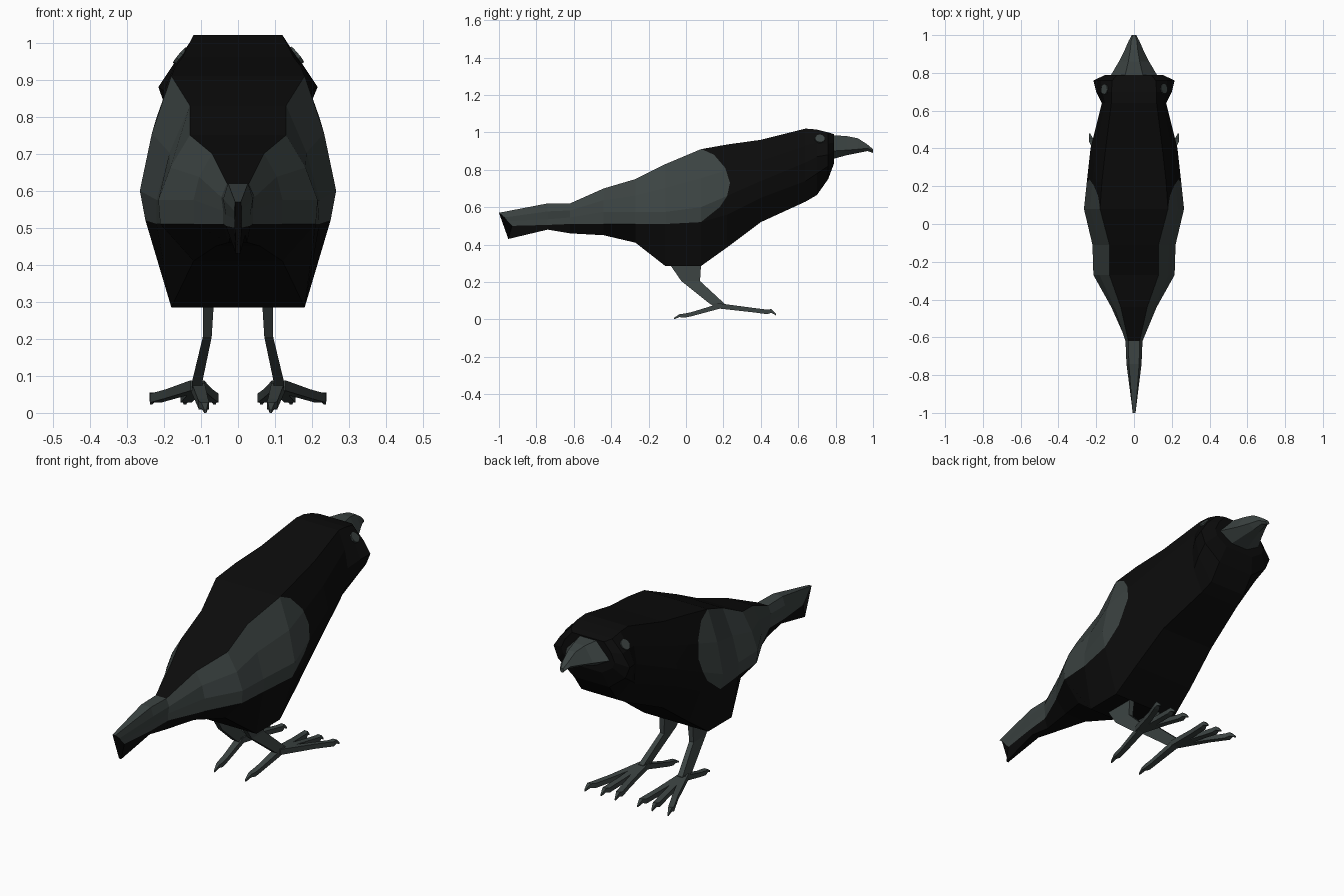
import bpy, bmesh
from mathutils import Vector
from mathutils.bvhtree import BVHTree

if "Cube" in bpy.data.objects:
    bpy.data.objects.remove(bpy.data.objects["Cube"])


def material(name, rgb):
    m = bpy.data.materials.new(name)
    m.diffuse_color = (*rgb, 1)
    m.use_nodes = True
    m.node_tree.nodes["Principled BSDF"].inputs["Base Color"].default_value = m.diffuse_color
    return m


BLACK = material("black plumage", (0.0035, 0.0035, 0.0035))
GREY = material("slate grey", (0.045, 0.057, 0.055))


def loft(bm, rings):
    """Skin a list of closed rings; returns rows of faces, one row per gap."""
    vs = [[bm.verts.new(p) for p in r] for r in rings]
    n = len(vs[0])
    rows = [[bm.faces.new((a[i], a[(i + 1) % n], b[(i + 1) % n], b[i])) for i in range(n)]
            for a, b in zip(vs, vs[1:])]
    bm.faces.new(vs[0])
    bm.faces.new(vs[-1])
    return rows


def finish(bm, name, mats):
    bmesh.ops.recalc_face_normals(bm, faces=bm.faces)
    me = bpy.data.meshes.new(name)
    bm.to_mesh(me)
    bm.free()
    for m in mats:
        me.materials.append(m)
    ob = bpy.data.objects.new(name, me)
    bpy.context.collection.objects.link(ob)
    return ob


def mirrored_ring(half):
    return half + [(-x, y, z) for x, y, z in reversed(half)]


# Body: y, then (height, half width) of back edge, wing ridge, wing bottom and belly
sections = [
    (-.74, .62, .027, .535, .033, .505, .033, .48, .02),
    (-.62, .62, .03, .545, .04, .51, .04, .46, .025),
    (-.44, .70, .07, .575, .12, .51, .12, .45, .06),
    (-.27, .75, .13, .575, .215, .51, .21, .41, .12),
    (-.11, .83, .13, .575, .22, .51, .22, .285, .18),
    (.08, .91, .18, .60, .265, .52, .25, .285, .18),
    (.22, .935, .17, .66, .25, .56, .235, .385, .17),
    (.40, .96, .15, .74, .23, .65, .22, .52, .15),
    (.64, 1.02, .12, .84, .17, .74, .16, .63, .11),
    (.70, 1.015, .12, .87, .20, .78, .18, .665, .10),
    (.76, 1.0, .115, .88, .215, .82, .19, .75, .10),
    (.79, .99, .09, .90, .15, .87, .14, .83, .08),
]
# forked tail end
rings = [mirrored_ring([(.008, -1, .57), (.01, -.97, .545), (.01, -.955, .525),
                        (.01, -.93, .50), (.006, -.95, .43)])]
for y, zt, wt, zm, wm, zl, wl, zb, wb in sections:
    bulge = (.5 * (wt + wm) + .01, y, .5 * (zt + zm))
    rings.append(mirrored_ring([(wt, y, zt), bulge, (wm, y, zm), (wl, y, zl), (wb, y, zb)]))
bm = bmesh.new()
rows = loft(bm, rings)
for r, row in enumerate(rows):
    for i, f in enumerate(row):
        wing = r < 8 and i in (0, 1, 2, 6, 7, 8)
        tail_top = r < 2 and i == 9
        f.material_index = int(wing or tail_top)

# Wing front edge: cut the sides along a rounded outline, black beyond it
outline = [(.08, .912), (.15, .88), (.21, .81), (.235, .73), (.22, .66), (.18, .60), (.08, .52)]
for (y0, z0), (y1, z1) in zip(outline, outline[1:]):
    co, no = Vector((0, y0, z0)), Vector((0, z0 - z1, y1 - y0))
    faces = [f for f in bm.faces if f.material_index == 1]
    geom = set(faces)
    for f in faces:
        geom.update(f.edges)
        geom.update(f.verts)
    bmesh.ops.bisect_plane(bm, geom=list(geom), dist=1e-5, plane_co=co, plane_no=no)
    for f in bm.faces:
        c = f.calc_center_median()
        if f.material_index == 1 and c.y > 0 and (c - co).dot(no) > 0:
            f.material_index = 0
bmesh.ops.recalc_face_normals(bm, faces=bm.faces)
tree = BVHTree.FromBMesh(bm)
finish(bm, "body", [BLACK, GREY])

# Beak
bm = bmesh.new()
loft(bm, [mirrored_ring([(wt, y, zt), (w, y, z), (wb, y, zb)]) for y, zt, wt, z, w, zb, wb in [
    (.775, .985, .05, .90, .13, .855, .05),
    (.86, .98, .03, .905, .08, .878, .03),
    (.92, .968, .02, .91, .05, .89, .018),
    (.97, .935, .015, .915, .028, .90, .012),
    (1.0, .91, .006, .90, .012, .89, .005)]])
finish(bm, "beak", [GREY])

# Eyes: thin discs lying on the sides of the head
for side, label in ((1, "right"), (-1, "left")):
    hit, normal, _, _ = tree.find_nearest(Vector((side * .165, .715, .97)))
    if normal.x * side < 0:
        normal = -normal
    bm = bmesh.new()
    bmesh.ops.create_cone(bm, cap_ends=True, segments=10, radius1=.027, radius2=.027, depth=.009)
    rot = normal.to_track_quat('Z', 'Y').to_matrix()
    bmesh.ops.transform(bm, matrix=rot.to_4x4(), verts=bm.verts)
    bmesh.ops.translate(bm, vec=hit + normal * .002, verts=bm.verts)
    finish(bm, label + "_eye", [GREY])


def limb(bm, side, stations, axis):
    """Four-sided tube; stations are x, y, z, half x, half size along axis."""
    ax = Vector(axis)
    out = []
    for x, y, z, a, b in stations:
        c = Vector((side * x, y, z))
        dx = Vector((a, 0, 0))
        out.append([c + dx + ax * b, c - dx + ax * b, c - dx - ax * b, c + dx - ax * b])
    loft(bm, out)


# Legs and feet
for side, label in ((1, "right"), (-1, "left")):
    bm = bmesh.new()
    limb(bm, side, [(.08, -.01, .34, .016, .10), (.08, 0, .285, .014, .08),
                    (.083, .025, .205, .012, .05), (.11, .165, .085, .014, .04),
                    (.11, .18, .065, .014, .025)], (0, 1, 0))
    # three front toes with hooked claws
    for x in (.068, .14, .222):
        d = (x - .11) / .26
        limb(bm, side, [(.11, .16, .074, .018, .014), (.11 + d * .16, .34, .052, .015, .012),
                        (x, .435, .04, .015, .012), (x + d * .015, .455, .045, .010, .010),
                        (x + d * .03, .48, .026, .003, .004)], (0, 0, 1))
    # hind toe
    limb(bm, side, [(.11, .19, .074, .018, .014), (.095, .03, .028, .014, .011),
                    (.092, -.01, .02, .014, .011), (.09, -.035, .02, .009, .008),
                    (.088, -.065, .004, .003, .004)], (0, 0, 1))
    finish(bm, label + "_leg", [GREY])
